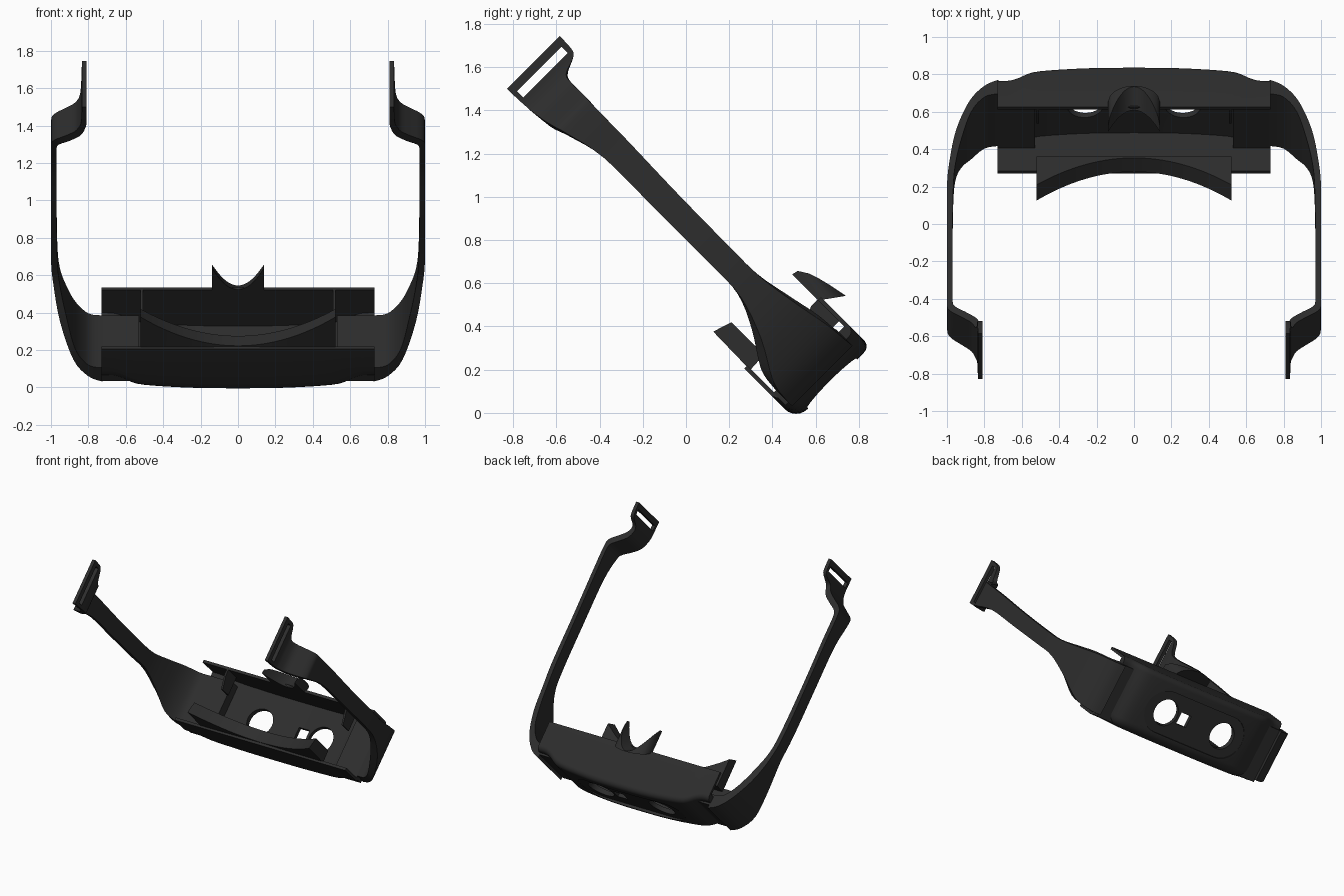
import bpy, bmesh, math

if "Cube" in bpy.data.objects:
    bpy.data.objects.remove(bpy.data.objects["Cube"])

R2 = math.sqrt(2)
mat = bpy.data.materials.new("charcoal plastic")
mat.diffuse_color = (0.026, 0.026, 0.026, 1)
mat.use_nodes = True
mat.node_tree.nodes["Principled BSDF"].inputs["Base Color"].default_value = mat.diffuse_color


def tilt(x, u, v):
    """u runs back along the arms, v runs across the visor; both tilted 45 degrees."""
    return (x, (v - u) / R2, (v + u) / R2)


def loft(name, rings, angle=35):
    """Skin closed rings of (x, u, v) points and cap both ends."""
    bm = bmesh.new()
    rows = [[bm.verts.new(tilt(*p)) for p in r] for r in rings]
    n = len(rows[0])
    for a, b in zip(rows, rows[1:]):
        for i in range(n):
            j = (i + 1) % n
            bm.faces.new((a[i], a[j], b[j], b[i]))
    bm.faces.new(rows[0])
    bm.faces.new(rows[-1][::-1])
    bmesh.ops.recalc_face_normals(bm, faces=bm.faces)
    me = bpy.data.meshes.new(name)
    bm.to_mesh(me)
    bm.free()
    me.materials.append(mat)
    ob = bpy.data.objects.new(name, me)
    bpy.context.collection.objects.link(ob)
    smooth(ob, angle)
    return ob


def smooth(ob, angle=35):
    bpy.ops.object.select_all(action='DESELECT')
    ob.select_set(True)
    bpy.context.view_layer.objects.active = ob
    bpy.ops.object.shade_smooth_by_angle(angle=math.radians(angle))


def block(name, x0, x1, u0, u1, v0, v1):
    return loft(name, [[(x, u0, v0), (x, u1, v0), (x, u1, v1), (x, u0, v1)] for x in (x0, x1)])


def prism(name, outline, u0, u1):
    return loft(name, [[(x, u, v) for x, v in outline] for u in (u0, u1)])


def cut(ob, cutter):
    m = ob.modifiers.new("cut", 'BOOLEAN')
    m.operation, m.solver, m.object = 'DIFFERENCE', 'EXACT', cutter
    bpy.context.view_layer.objects.active = ob
    bpy.ops.object.modifier_apply(modifier=m.name)
    bpy.data.objects.remove(cutter)


def spline(rows, steps):
    """Catmull-Rom resampling of table rows."""
    out = []
    for i in range(len(rows) - 1):
        p = [rows[max(0, min(len(rows) - 1, i + k))] for k in (-1, 0, 1, 2)]
        for s in range(steps):
            t = s / steps
            out.append([0.5 * (2 * b + (c - a) * t + (2 * a - 5 * b + 4 * c - d) * t * t
                               + (3 * b - a - 3 * c + d) * t ** 3) for a, b, c, d in zip(*p)])
    return out + [list(rows[-1])]


# Visor body: C-shaped section swept across x, open toward the face
def section(x, uf):
    pts = [(-0.045, 0.335)]
    for cu, cv, r, start in ((uf + 0.075, 0.41, 0.075, 270), (uf + 0.04, 0.78, 0.04, 180)):
        for k in range(7):
            a = math.radians(start - 15 * k)
            pts.append((cu + r * math.cos(a), cv + r * math.sin(a)))
    w = uf + 0.05
    pts += [(-0.064, 0.82), (-0.064, 0.80), (w, 0.80), (w, 0.355), (-0.045, 0.355)]
    return [(x, u, v) for u, v in pts]


half = spline([(0, -.385), (.2, -.383), (.4, -.37), (.54, -.35), (.62, -.305), (.67, -.287), (.73, -.285)], 3)
stations = [(-x, u) for x, u in half[:0:-1]] + half
body = loft("visor_body", [section(x, u) for x, u in stations])

# Shallow oval recess on the front, two lens holes and a small sensor window
oval = []
for side, start in ((1, -90), (-1, 90)):
    for k in range(13):
        a = math.radians(start + 15 * k)
        oval.append((side * 0.28 + 0.16 * math.cos(a), 0.575 + 0.16 * math.sin(a)))
cut(body, prism("recess_cutter", oval, -0.6, -0.365))
for cx in (-0.26, 0.26):
    ring = [(cx + 0.1 * math.cos(k * math.pi / 16), 0.575 + 0.1 * math.sin(k * math.pi / 16)) for k in range(32)]
    cut(body, prism("lens_cutter", ring, -0.6, -0.2))
cut(body, block("window_cutter", 0.05, 0.14, -0.6, -0.2, 0.53, 0.62))
smooth(body)

# Forehead rest: slab with a concave rear edge
rest = []
for i in range(33):
    x = -0.52 + 1.04 * i / 32
    t = (x / 0.52) ** 2
    rest.append([(x, -0.07, 0.35), (x, -0.04 + 0.217 * t, 0.355),
                 (x, -0.055 + 0.203 * t, 0.445), (x, -0.065, 0.445)])
loft("forehead_rest", rest)

# Nose bridge: arched bump with a saddle groove
nose = []
for i in range(29):
    x = -0.14 + 0.28 * i / 28
    t = (x / 0.14) ** 2
    vo = 0.83 + 0.075 * math.sqrt(max(0, 1 - t))
    k = (vo - 0.80) / 0.1
    nose.append([(x, -0.064, 0.80), (x, -0.06 + 0.166 * t, 0.80),
                 (x, -0.06 - 0.07 * k + 0.18 * t, vo), (x, -0.064 - 0.072 * k, vo)])
loft("nose_bridge", nose)

# Arm stations: outer x, outer u, inner x, inner u, low v, high v
arm_rows = [
    (.725, -.325, .725, -.22, .37, .765), (.80, -.285, .80, -.20, .37, .76),
    (.88, -.18, .87, -.10, .39, .75), (.95, 0, .92, .06, .49, .717),
    (.985, .2, .953, .22, .558, .688), (1.0, .4, .966, .4, .566, .686),
    (1.0, .75, .97, .75, .566, .69), (1.0, 1.1, .97, 1.1, .566, .70),
    (1.0, 1.3, .97, 1.28, .525, .702), (.985, 1.36, .955, 1.33, .508, .705),
    (.92, 1.41, .90, 1.37, .495, .705), (.87, 1.45, .84, 1.42, .488, .705),
    (.845, 1.5, .814, 1.49, .481, .715), (.838, 1.53, .81, 1.53, .479, .79),
    (.836, 1.56, .81, 1.56, .477, .815), (.835, 1.647, .81, 1.647, .474, .82)]
arm = spline(arm_rows, 4)
fins = [(-0.2, 0.80), (-0.06, 0.80), (-0.06, 0.76), (-0.10, 0.66), (-0.2, 0.66)]

for s, side in ((-1, "left"), (1, "right")):
    # Side arm that sweeps back from the visor and ends in a slotted strap loop
    ob = loft(side + "_arm", [[(s * xo, uo, lo), (s * xo, uo, hi), (s * xi, ui, hi), (s * xi, ui, lo)]
                              for xo, uo, xi, ui, lo, hi in arm])
    cut(ob, block("slot_cutter", s * 0.7, s * 0.95, 1.565, 1.605, 0.50, 0.79))
    smooth(ob)
    # Inner arm mount inside the visor
    block(side + "_arm_mount", s * 0.53, s * 0.729, -0.30, -0.22, 0.35, 0.765)
    # Small locating fin inside the visor
    loft(side + "_fin", [[(s * x, u, v) for u, v in fins] for x in (0.508, 0.522)])
